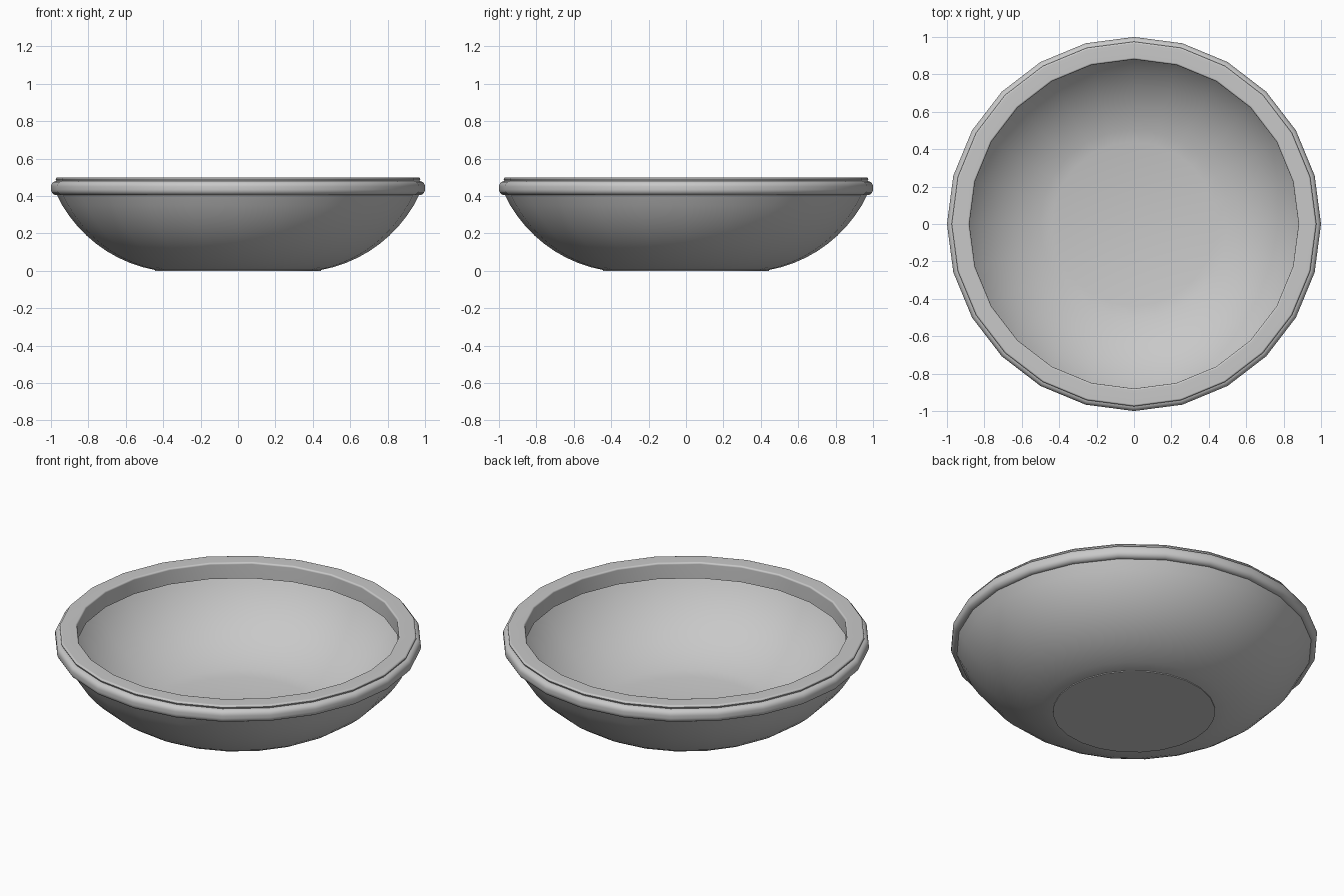
import bpy, bmesh
from math import sin, cos, pi, radians

if "Cube" in bpy.data.objects:
    bpy.data.objects.remove(bpy.data.objects["Cube"], do_unlink=True)

SIDES = 24

grey = bpy.data.materials.new("plain grey")
grey.use_nodes = True
colour = (0.58, 0.58, 0.58, 1)
grey.diffuse_color = colour
grey.node_tree.nodes["Principled BSDF"].inputs["Base Color"].default_value = colour


def arc(cx, cz, radius, start, end, steps):
    """Points (r, z) along a circular arc, angles in degrees."""
    angles = [radians(start + (end - start) * i / steps) for i in range(steps + 1)]
    return [(cx + radius * cos(a), cz + radius * sin(a)) for a in angles]


def lathe(name, profile, capped):
    """Spin an (r, z) profile about the vertical axis; cap its ends or join them."""
    bm = bmesh.new()
    rings = [[bm.verts.new((r * sin(2 * pi * i / SIDES), r * cos(2 * pi * i / SIDES), z))
              for i in range(SIDES)] for r, z in profile]
    pairs = list(zip(rings, rings[1:]))
    if not capped:
        pairs.append((rings[-1], rings[0]))
    for low, high in pairs:
        for i in range(SIDES):
            j = (i + 1) % SIDES
            bm.faces.new((low[i], high[i], high[j], low[j]))
    if capped:
        bm.faces.new(rings[0])
        bm.faces.new(rings[-1])
    bmesh.ops.recalc_face_normals(bm, faces=bm.faces)
    mesh = bpy.data.meshes.new(name)
    bm.to_mesh(mesh)
    bm.free()
    mesh.materials.append(grey)
    obj = bpy.data.objects.new(name, mesh)
    bpy.context.collection.objects.link(obj)
    bpy.ops.object.select_all(action="DESELECT")
    obj.select_set(True)
    bpy.context.view_layer.objects.active = obj
    bpy.ops.object.shade_smooth_by_angle(angle=radians(35))
    return obj


# Bowl: thin curved shell that runs up under the rim
outside = arc(0.314, 0.719, 0.726, -80, -25, 10)
inside = arc(0.314, 0.719, 0.714, -25, -80, 10)
lathe("bowl", outside + inside, capped=True)

# Foot: thin flat disc under the bowl
lathe("foot", [(0.443, 0.0), (0.443, 0.008)], capped=True)

# Rim: rounded outer bead, raised lip with soft edges, upright inner wall
bead = arc(0.97, 0.435, 0.03, -90, 0, 5) + arc(0.97, 0.45, 0.03, 0, 90, 5)
lip = arc(0.965, 0.49, 0.01, 0, 90, 3) + arc(0.89, 0.49, 0.01, 90, 180, 3)
rim = lathe("rim", bead + lip + [(0.88, 0.405)], capped=False)
normals = rim.modifiers.new("flat faces stay even", "WEIGHTED_NORMAL")
normals.keep_sharp = True
